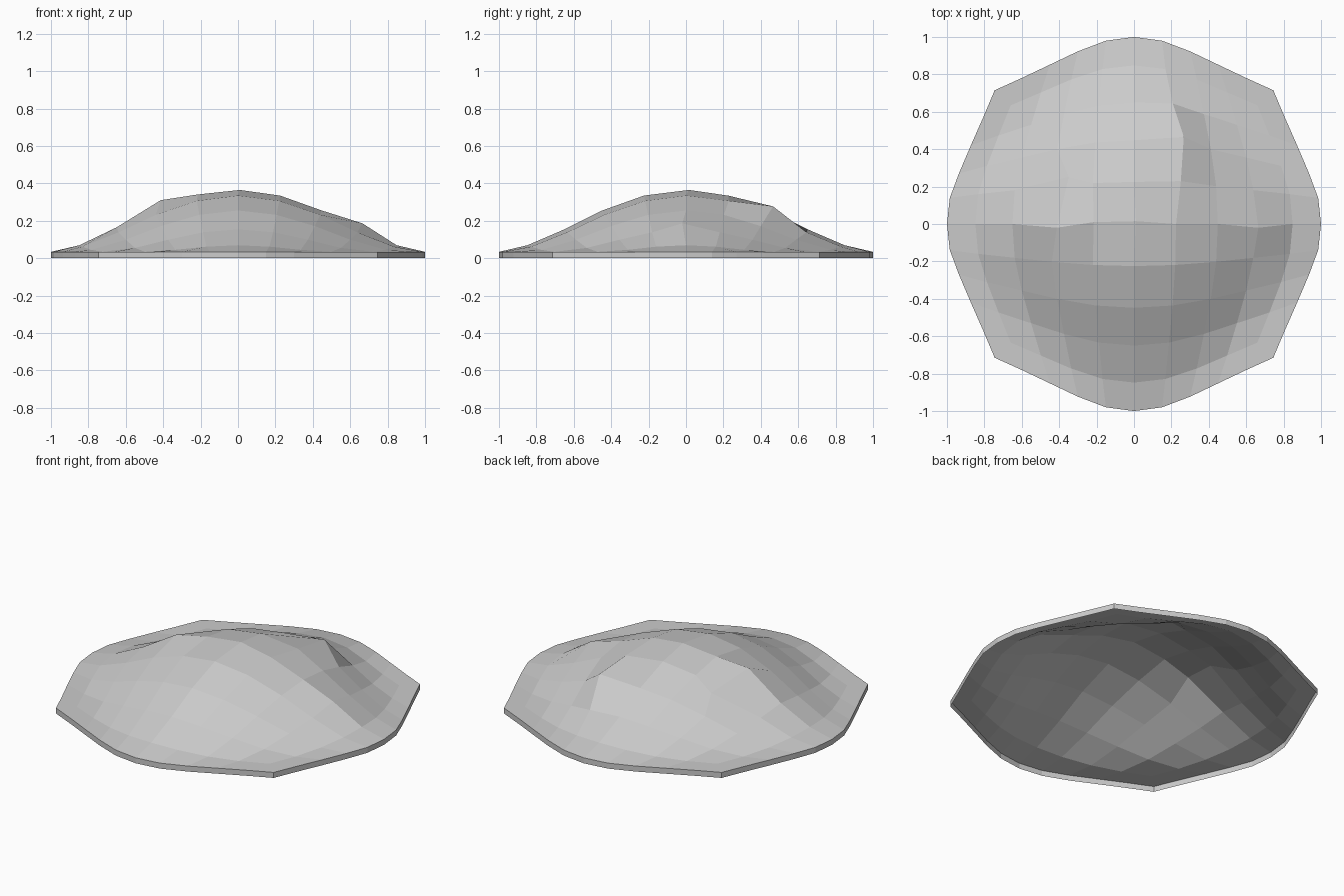
import bpy, bmesh, math

if "Cube" in bpy.data.objects:
    bpy.data.objects.remove(bpy.data.objects["Cube"])

N = 5                                            # grid cells from centre to edge
AXIS = [0, 0.225, 0.448, 0.65, 0.848, 1.0]       # spacing along the centre lines
EDGE_X = [0, 0.15, 0.30, 0.45, 0.60, 0.745]      # spacing along the outer edges
EDGE_Y = [0, 0.14, 0.27, 0.42, 0.57, 0.715]
BLEND_X = [0, 0.06, 0.25, 0.50, 0.76, 1.0]       # how fast the sides pull inward
BLEND_Y = [0, 0.07, 0.27, 0.52, 0.77, 1.0]
SKIRT = 0.034
# small irregular shifts (x, y, z) of the hand-shaped dome
SHIFT = {(-2, 0): (0.035, -0.02, 0.055), (3, 0): (0.015, -0.02, 0.032),
         (-3, 0): (0, 0, 0.01), (1, 2): (0.06, 0.03, 0.045), (1, 1): (0.03, 0.01, 0),
         (1, 3): (0.02, 0.01, 0), (-2, 1): (0.09, 0.05, 0.01), (0, 0): (0.01, 0.015, 0),
         (-1, 0): (0.01, 0.01, 0.006)}


def warp(i, j, edge, blend):
    a, w = abs(i), blend[abs(j)]
    return math.copysign(AXIS[a] * (1 - w) + edge[a] * w, i)


def height(i, j):
    if max(abs(i), abs(j)) == N:
        return SKIRT
    r = min(1, math.hypot(i, j) / N)
    return SKIRT + 0.331 * ((1 + math.cos(math.pi * r)) / 2) ** 0.95


# domed shell: single warped sheet
bm = bmesh.new()
rng = range(-N, N + 1)
top = {}
for i in rng:
    for j in rng:
        dx, dy, dz = SHIFT.get((i, j), (0, 0, 0))
        top[i, j] = bm.verts.new((warp(i, j, EDGE_X, BLEND_X) + dx,
                                  warp(j, i, EDGE_Y, BLEND_Y) + dy,
                                  height(i, j) + dz))
for i in range(-N, N):
    for j in range(-N, N):
        bm.faces.new([top[k] for k in [(i, j), (i + 1, j), (i + 1, j + 1), (i, j + 1)]])

# thin vertical skirt around the edge, open underneath
rim = [e for e in bm.edges if e.is_boundary]
new = bmesh.ops.extrude_edge_only(bm, edges=rim)["geom"]
for v in new:
    if isinstance(v, bmesh.types.BMVert):
        v.co.z = 0
bmesh.ops.recalc_face_normals(bm, faces=bm.faces)
if sum(f.normal.z for f in bm.faces) < 0:
    bmesh.ops.reverse_faces(bm, faces=bm.faces)

mesh = bpy.data.meshes.new("domed_shell")
bm.to_mesh(mesh)
bm.free()
bpy.context.collection.objects.link(bpy.data.objects.new("domed_shell", mesh))
